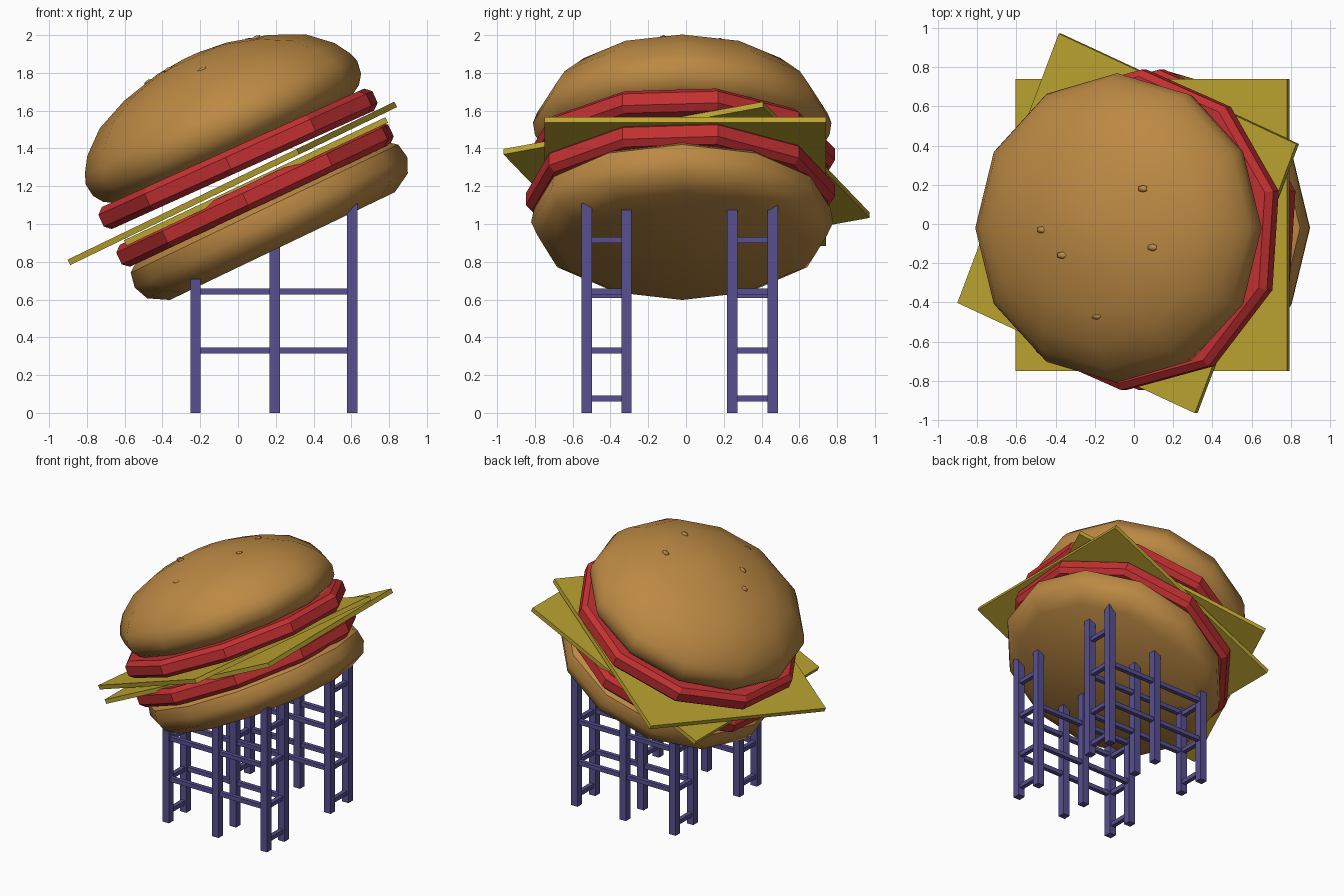
import bpy, bmesh, math
from mathutils import Matrix, Vector

if "Cube" in bpy.data.objects:
    bpy.data.objects.remove(bpy.data.objects["Cube"])


def material(name, rgb):
    m = bpy.data.materials.new(name)
    m.diffuse_color = (*rgb, 1)
    m.use_nodes = True
    m.node_tree.nodes["Principled BSDF"].inputs["Base Color"].default_value = m.diffuse_color
    return m


BUN = material("toasted bun", (0.50, 0.25, 0.057))
RED = material("tomato red", (0.55, 0.03, 0.032))
CHEESE = material("cheese yellow", (0.50, 0.37, 0.03))
FRAME = material("purple steel", (0.095, 0.08, 0.28))


def finish(name, bm, mat, matrix=None, smooth=None):
    bmesh.ops.recalc_face_normals(bm, faces=bm.faces)
    me = bpy.data.meshes.new(name)
    bm.to_mesh(me)
    bm.free()
    me.materials.append(mat)
    ob = bpy.data.objects.new(name, me)
    bpy.context.collection.objects.link(ob)
    if matrix:
        ob.matrix_world = matrix
    if smooth:
        bpy.ops.object.select_all(action='DESELECT')
        ob.select_set(True)
        bpy.context.view_layer.objects.active = ob
        bpy.ops.object.shade_smooth_by_angle(angle=math.radians(smooth))
    return ob


def tilted(x, y, z, tilt, spin=0):
    """Frame whose +x side is raised by tilt degrees."""
    return (Matrix.Translation((x, y, z))
            @ Matrix.Rotation(math.radians(-tilt), 4, 'Y')
            @ Matrix.Rotation(math.radians(spin), 4, 'Z'))


def disc(name, profile, sides, mat, matrix, smooth=None):
    """Closed turned shape from (radius, height) points, capped at both ends."""
    bm = bmesh.new()
    rings = []
    for r, h in profile:
        rings.append([bm.verts.new((r * math.cos(a), r * math.sin(a), h))
                      for a in (2 * math.pi * i / sides for i in range(sides))])
    for a, b in zip(rings, rings[1:]):
        for i in range(sides):
            j = (i + 1) % sides
            bm.faces.new((a[i], a[j], b[j], b[i]))
    bm.faces.new(rings[0])
    bm.faces.new(rings[-1])
    return finish(name, bm, mat, matrix, smooth)


def add_box(bm, lo, hi):
    lo, hi = Vector(lo), Vector(hi)
    m = Matrix.Translation((lo + hi) / 2) @ Matrix.Diagonal((*(hi - lo), 1))
    bmesh.ops.create_cube(bm, size=1, matrix=m)


# Buns
disc("bottom_bun",
     [(0.66, 0), (0.765, 0.06), (0.80, 0.14), (0.785, 0.22), (0.73, 0.262), (0.6, 0.27)],
     12, BUN, tilted(0.235, -0.02, 0.883, 25.6), 40)
bun_frame = tilted(0, -0.02, 1.345, 24.5)
disc("top_bun",
     [(0.6, 0.05), (0.70, 0.062), (0.745, 0.09), (0.78, 0.14), (0.79, 0.21), (0.77, 0.265),
      (0.72, 0.345), (0.60, 0.45), (0.42, 0.53), (0.2, 0.585), (0.04, 0.6)],
     12, BUN, bun_frame, 40)

# Small seeds barely rising out of the top bun
bm = bmesh.new()
for u, v, h in ((-0.26, -0.01, 0.567), (-0.14, -0.14, 0.583), (0.02, -0.45, 0.508),
                (0.3, 0.2, 0.55), (0.35, -0.1, 0.543)):
    m = Matrix.Translation((u, v, h)) @ Matrix.Diagonal((0.03, 0.02, 0.012, 1))
    bmesh.ops.create_icosphere(bm, subdivisions=1, radius=1, matrix=m)
finish("bun_seeds", bm, BUN, bun_frame, 60)

# Red slices
slice_profile = [(0.785, -0.064), (0.82, -0.034), (0.82, 0.034), (0.785, 0.064)]
disc("lower_red_slice", slice_profile, 10, RED, tilted(0.09, -0.03, 1.156, 25.2, 14))
disc("upper_red_slice", slice_profile, 10, RED, tilted(0, -0.03, 1.345, 24.3, 14))

# Cheese sheets
for name, frame, sx in (
        ("lower_cheese", tilted(0.095, -0.005, 1.225, 25.2), 1.53),
        ("upper_cheese", tilted(-0.03, 0.003, 1.215, 25.8, -22.7), 1.46)):
    bm = bmesh.new()
    add_box(bm, (-sx / 2, -0.745, -0.016), (sx / 2, 0.745, 0.016))
    finish(name, bm, CHEESE, frame)

# Support frame: two ladders of posts on each side
POST_X = (-0.225, 0.195, 0.605)
PAIRS = ((-0.525, -0.315), (0.245, 0.46))
W, B = 0.0275, 0.016
posts, rails, rungs = bmesh.new(), bmesh.new(), bmesh.new()
for pair in PAIRS:
    for y in pair:
        for x in POST_X:
            top = 0.93 + (x - 0.235) * 0.48   # ends inside the bun
            add_box(posts, (x - W, y - W, 0), (x + W, y + W, top))
        for z in (0.33, 0.642):
            add_box(rails, (POST_X[0], y - B, z - B), (POST_X[2], y + B, z + B))
    for x, heights in ((POST_X[0], (0.075, 0.33, 0.625)),
                       (POST_X[2], (0.075, 0.33, 0.642, 0.915))):
        for z in heights:
            add_box(rungs, (x - B, pair[0], z - B), (x + B, pair[1], z + B))
finish("support_posts", posts, FRAME)
finish("support_rails", rails, FRAME)
finish("support_rungs", rungs, FRAME)
